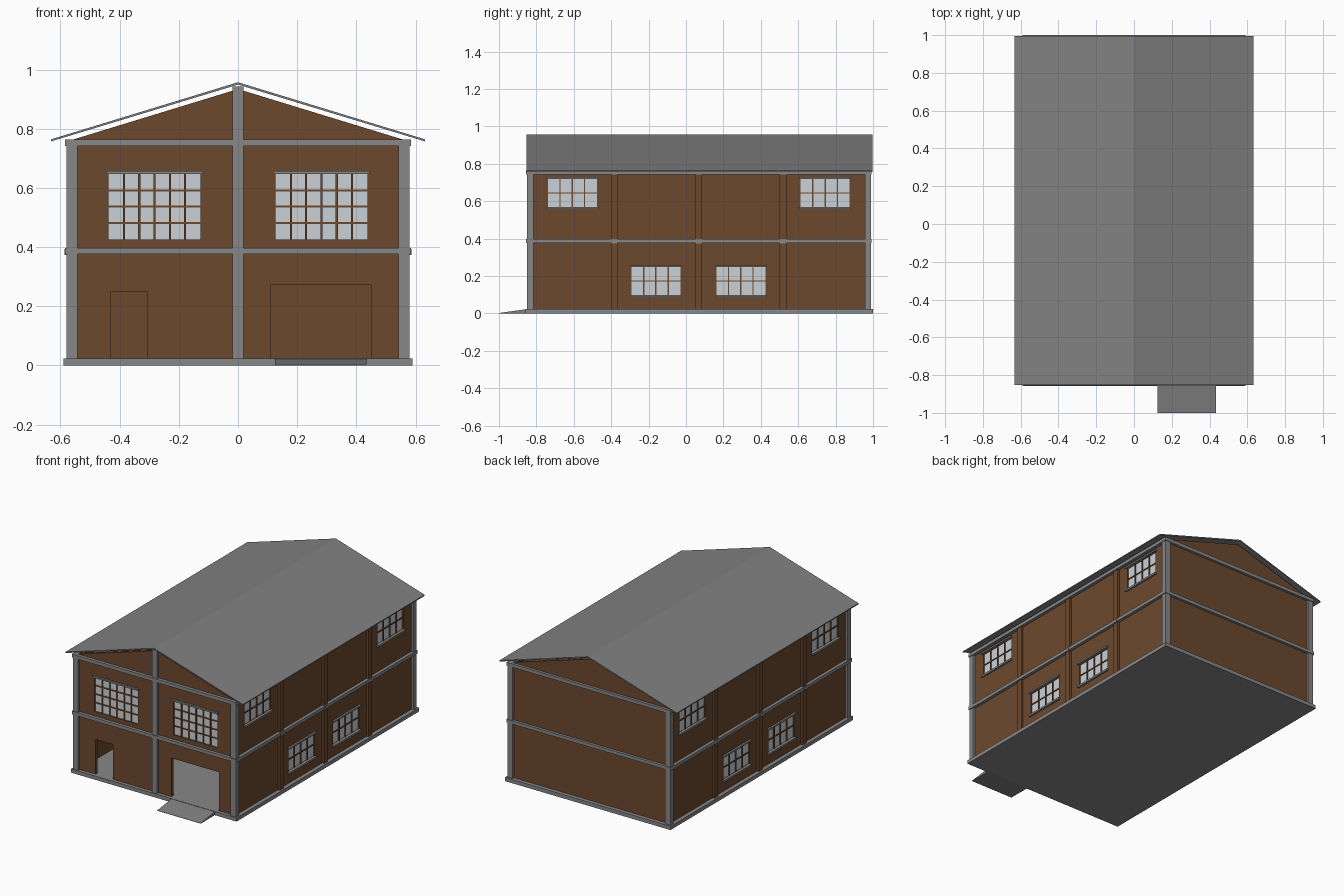
import bpy, bmesh

if "Cube" in bpy.data.objects:
    bpy.data.objects.remove(bpy.data.objects["Cube"])

W, FRONT, BACK, T = 0.565, -0.835, 0.975, 0.02   # outer wall faces, wall thickness


def material(name, rgb):
    m = bpy.data.materials.new(name)
    m.diffuse_color = (*rgb, 1)
    m.use_nodes = True
    m.node_tree.nodes["Principled BSDF"].inputs["Base Color"].default_value = m.diffuse_color
    return m


BROWN = material("brown_wall", (0.150, 0.066, 0.027))
GREY = material("grey_concrete", (0.245, 0.245, 0.245))
ROOF = material("grey_roof", (0.225, 0.220, 0.222))
GLASS = material("pale_glass", (0.60, 0.64, 0.68))


def finish(name, bm, mat):
    bmesh.ops.recalc_face_normals(bm, faces=bm.faces)
    me = bpy.data.meshes.new(name)
    bm.to_mesh(me)
    bm.free()
    if mat:
        me.materials.append(mat)
    ob = bpy.data.objects.new(name, me)
    bpy.context.collection.objects.link(ob)
    return ob


def boxes(name, spans, mat):
    """One object from boxes given as (x0, x1, y0, y1, z0, z1)."""
    bm = bmesh.new()
    for x0, x1, y0, y1, z0, z1 in spans:
        vs = bmesh.ops.create_cube(bm, size=1)["verts"]
        for v in vs:
            v.co = (x1 if v.co.x > 0 else x0,
                    y1 if v.co.y > 0 else y0,
                    z1 if v.co.z > 0 else z0)
    return finish(name, bm, mat)


def prism(name, profile, axis, a, b, mat):
    """Extrude a 2D profile along x (profile y,z) or y (profile x,z)."""
    bm = bmesh.new()

    def point(p, t):
        return (t, p[0], p[1]) if axis == "x" else (p[0], t, p[1])
    r0 = [bm.verts.new(point(p, a)) for p in profile]
    r1 = [bm.verts.new(point(p, b)) for p in profile]
    bm.faces.new(r0)
    bm.faces.new(r1[::-1])
    n = len(profile)
    for i in range(n):
        j = (i + 1) % n
        bm.faces.new((r0[i], r0[j], r1[j], r1[i]))
    return finish(name, bm, mat)


def on_wall(face, u0, u1, d0, d1, z0, z1):
    """Box on a wall: u runs along it, d is distance outward from its face."""
    if face == "front":
        return (u0, u1, FRONT - d1, FRONT - d0, z0, z1)
    if face == "right":
        return (W + d0, W + d1, u0, u1, z0, z1)
    return (-W - d1, -W - d0, u0, u1, z0, z1)


# Windows: (face, u0, u1, z0, z1, columns, rows, has sill)
windows = [("front", -0.437, -0.127, 0.426, 0.647, 6, 4, False),
           ("front", 0.127, 0.437, 0.426, 0.647, 6, 4, False)]
for side in ("left", "right"):
    for u, z in ((-0.608, 0.570), (0.744, 0.570), (-0.161, 0.099), (0.293, 0.099)):
        windows.append((side, u - 0.131, u + 0.131, z, z + 0.148, 4, 2, True))

holes, glass, bars, ledges = [], [], [], []
for face, u0, u1, z0, z1, cols, rows, sill in windows:
    holes.append(on_wall(face, u0, u1, -0.05, 0.05, z0, z1))
    glass.append(on_wall(face, u0, u1, -0.014, -0.008, z0, z1))
    h = 0.0035
    for i in range(1, cols):
        u = u0 + (u1 - u0) * i / cols
        bars.append(on_wall(face, u - h, u + h, -0.012, -0.002, z0, z1))
    for i in range(1, rows):
        z = z0 + (z1 - z0) * i / rows
        bars.append(on_wall(face, u0, u1, -0.012, -0.003, z - h, z + h))
    ledges.append(on_wall(face, u0 - 0.008, u1 + 0.008, -0.005, 0.012, z1, z1 + 0.010))
    if sill:
        ledges.append(on_wall(face, u0 - 0.008, u1 + 0.008, -0.005, 0.012, z0 - 0.012, z0))

# Door and garage openings
holes.append(on_wall("front", -0.43, -0.305, -0.05, 0.05, 0.0, 0.248))
holes.append(on_wall("front", 0.11, 0.45, -0.05, 0.05, 0.0, 0.272))

# Walls with openings cut out
cutter = boxes("opening_cutter", holes, None)
cutter.hide_render = True
Z0, Z1 = 0.015, 0.755
walls = {"front_wall": (-W, W, FRONT, FRONT + T, Z0, Z1),
         "left_wall": (-W, -W + T, FRONT + T, BACK - T, Z0, Z1),
         "right_wall": (W - T, W, FRONT + T, BACK - T, Z0, Z1)}
for name, span in walls.items():
    wall = boxes(name, [span], BROWN)
    mod = wall.modifiers.new("openings", "BOOLEAN")
    mod.operation, mod.solver, mod.object = "DIFFERENCE", "EXACT", cutter
    bpy.context.view_layer.objects.active = wall
    bpy.ops.object.modifier_apply(modifier=mod.name)
bpy.data.objects.remove(cutter)
boxes("back_wall", [(-W, W, BACK - T, BACK, Z0, Z1)], BROWN)

# Gables
gable = [(-0.562, 0.755), (0.562, 0.755), (0.562, 0.762), (0, 0.934), (-0.562, 0.762)]
prism("front_gable", gable, "y", FRONT, FRONT + T, BROWN)
prism("back_gable", gable, "y", BACK - T, BACK, BROWN)

# Window parts
boxes("window_glass", glass, GLASS)
boxes("window_bars", bars, BROWN)
boxes("window_ledges", ledges, GREY)

# Base slab and entry ramp
boxes("base_slab", [(-0.59, 0.59, -0.857, 1.0, 0, 0.024)], GREY)
prism("ramp", [(-1.0, 0), (-0.85, 0), (-0.85, 0.023), (-1.0, 0.002)], "x", 0.125, 0.435, ROOF)

# Corner columns and front centre column
columns = []
for x0, x1 in ((-0.58, -0.543), (0.543, 0.58)):
    for y0, y1 in ((-0.85, -0.816), (0.956, 0.988)):
        columns.append((x0, x1, y0, y1, 0.02, 0.75))
boxes("corner_columns", columns, GREY)
boxes("front_centre_column", [(-0.018, 0.018, -0.85, -0.816, 0.02, 0.942)], GREY)

# Horizontal beam rings
beams = []
for z0, z1 in ((0.376, 0.397), (0.742, 0.764)):
    beams += [(-0.585, 0.585, -0.855, -0.825, z0, z1),
              (-0.585, 0.585, 0.965, 0.992, z0, z1),
              (-0.585, -0.555, -0.825, 0.965, z0, z1),
              (0.555, 0.585, -0.825, 0.965, z0, z1)]
boxes("beams", beams, GREY)

# Side pilasters with small collars where they cross the middle beam
pilasters, collars = [], []
for side in ("left", "right"):
    for y in (-0.383, 0.068, 0.518):
        pilasters.append(on_wall(side, y - 0.018, y + 0.018, -0.005, 0.014, 0.02, 0.745))
        collars.append(on_wall(side, y - 0.018, y + 0.018, 0, 0.022, 0.374, 0.394))
boxes("side_pilasters", pilasters, BROWN)
boxes("pilaster_collars", collars, GREY)

# Thin pitched roof
prism("roof", [(-0.632, 0.757), (0, 0.949), (0.632, 0.757),
               (0.632, 0.764), (0, 0.957), (-0.632, 0.764)], "y", -0.853, 0.996, ROOF)
